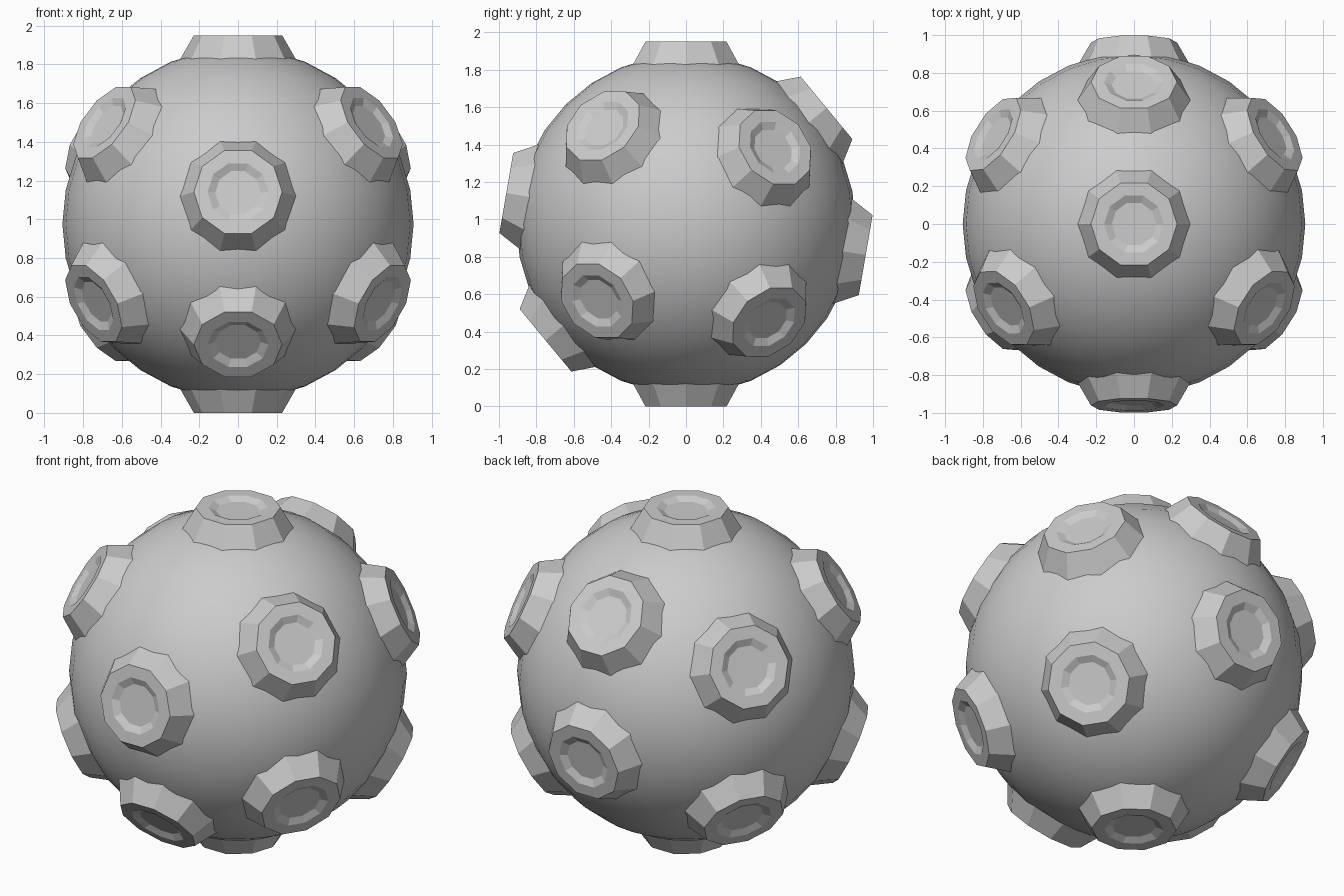
import bpy, bmesh, math
from mathutils import Vector, Matrix

if "Cube" in bpy.data.objects:
    bpy.data.objects.remove(bpy.data.objects["Cube"])

CENTRE = Vector((0, 0, 0.975))
SIDES = 10
# (distance from sphere centre, radius) along each stud, from buried root to recessed floor
PROFILE = [(0.80, 0.328), (0.975, 0.228), (0.975, 0.158), (0.955, 0.118)]

# main ball
bpy.ops.mesh.primitive_uv_sphere_add(segments=32, ring_count=16, radius=0.907, location=CENTRE)
ball = bpy.context.object
ball.name = "ball"
bpy.ops.object.shade_smooth()


def stud(name, direction):
    """Tapered ten-sided stud with a shallow dish in its face."""
    z = Vector(direction).normalized()
    x = Vector((0, 0, 1)).cross(z)
    x = x.normalized() if x.length > 1e-4 else Vector((1, 0, 0))
    y = z.cross(x)
    rot = Matrix((x, y, z)).transposed().to_4x4()
    bm = bmesh.new()
    rings = []
    for h, r in PROFILE:
        rings.append([bm.verts.new((r * math.cos(2 * math.pi * i / SIDES),
                                    r * math.sin(2 * math.pi * i / SIDES), h))
                      for i in range(SIDES)])
    for a, b in zip(rings, rings[1:]):
        for i in range(SIDES):
            j = (i + 1) % SIDES
            bm.faces.new((a[i], a[j], b[j], b[i]))
    bm.faces.new(rings[-1])
    bm.faces.new(rings[0][::-1])
    mesh = bpy.data.meshes.new(name)
    bm.to_mesh(mesh)
    bm.free()
    ob = bpy.data.objects.new(name, mesh)
    ob.matrix_world = Matrix.Translation(CENTRE) @ rot
    bpy.context.collection.objects.link(ob)


# studs come in opposite pairs
a, b = math.radians(9.8), math.radians(-39.6)
pairs = {
    "pole_stud": (0, 0, 1),
    "front_stud": (0, -math.cos(a), math.sin(a)),
    "low_front_stud": (0, -math.cos(b), math.sin(b)),
    "front_right_stud": (0.69, -0.445, 0.525),
    "front_left_stud": (-0.69, -0.445, 0.525),
    "back_right_stud": (0.745, 0.475, 0.41),
    "back_left_stud": (-0.745, 0.475, 0.41),
}
for name, d in pairs.items():
    stud(name, d)
    stud(name + "_opposite", -Vector(d))
